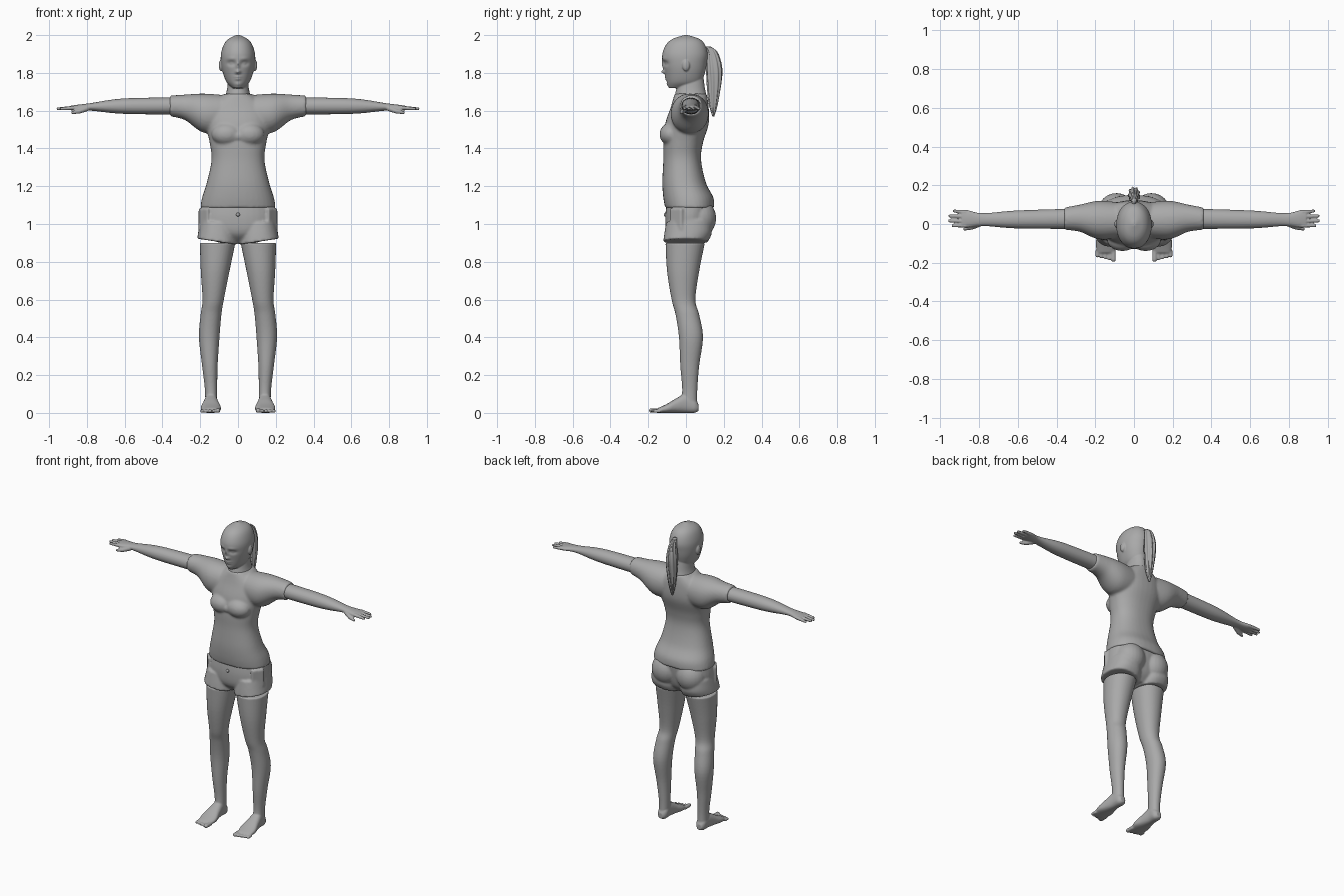
import bpy, bmesh, math
from mathutils import Matrix, Vector

if "Cube" in bpy.data.objects:
    bpy.data.objects.remove(bpy.data.objects["Cube"], do_unlink=True)

grey = bpy.data.materials.new("plain_grey")
grey.use_nodes = True
grey.diffuse_color = (0.4, 0.4, 0.4, 1)
grey.node_tree.nodes["Principled BSDF"].inputs["Base Color"].default_value = grey.diffuse_color


def spline(before, start, end, after, t):
    """Smooth curve from start to end, guided by the neighbouring values."""
    leave, arrive = (end - before) / 2, (after - start) / 2
    gap = end - start
    return start + t * (leave + t * (3 * gap - 2 * leave - arrive + t * (leave + arrive - 2 * gap)))


def squared(value, power):
    """Push a sine or cosine outward, for a boxier oval."""
    return math.copysign(abs(value) ** (2 / power), value)


def loft(bm, axis, stations, side=1, power=2.1, segments=36, steps=6, ripple=0):
    """Closed tube through stations (position, u min, u max, v min, v max)."""
    rows = []
    last = len(stations) - 1
    for i in range(last):
        near = [stations[min(max(i + k, 0), last)] for k in (-1, 0, 1, 2)]
        for s in range(steps):
            rows.append([spline(*column, s / steps) for column in zip(*near)])
    rows.append(stations[-1])
    rings = []
    for along, u_min, u_max, v_min, v_max in rows:
        ring = []
        for k in range(segments):
            angle = math.tau * k / segments
            grow = (1 + ripple * math.cos(9 * angle + 12 * along)) / 2
            u = (u_min + u_max) / 2 + (u_max - u_min) * grow * squared(math.cos(angle), power)
            v = (v_min + v_max) / 2 + (v_max - v_min) * grow * squared(math.sin(angle), power)
            x, y, z = {"x": (along, u, v), "y": (u, along, v), "z": (u, v, along)}[axis]
            ring.append(bm.verts.new((side * x, y, z)))
        rings.append(ring)
    for low, high in zip(rings, rings[1:]):
        for k in range(segments):
            n = (k + 1) % segments
            bm.faces.new((low[k], low[n], high[n], high[k]))
    bm.faces.new(rings[0][::-1])
    bm.faces.new(rings[-1])
    return [vert for ring in rings for vert in ring]


def centred(stations):
    """Stations (height, half width, front, back) placed about the middle."""
    return [(z, -width, width, front, back) for z, width, front, back in stations]


def ball(bm, centre, radii):
    matrix = Matrix.Translation(centre) @ Matrix.Diagonal((*radii, 1))
    bmesh.ops.create_uvsphere(bm, u_segments=24, v_segments=16, radius=1, matrix=matrix)


def capsule(bm, start, end, start_radius, end_radius):
    a, b = Vector(start), Vector(end)
    turn = (b - a).to_track_quat("Z", "Y").to_matrix().to_4x4()
    bmesh.ops.create_cone(bm, cap_ends=True, segments=16, radius1=start_radius,
                          radius2=end_radius, depth=(b - a).length,
                          matrix=Matrix.Translation((a + b) / 2) @ turn)
    ball(bm, a, [start_radius] * 3)
    ball(bm, b, [end_radius] * 3)


def finish(bm, name, voxel=0, smooth=3, mirror=False):
    """Fuse the overlapping pieces into one smooth skin."""
    bmesh.ops.recalc_face_normals(bm, faces=bm.faces)
    for face in bm.faces:
        face.smooth = True
    mesh = bpy.data.meshes.new(name)
    bm.to_mesh(mesh)
    bm.free()
    mesh.materials.append(grey)
    part = bpy.data.objects.new(name, mesh)
    bpy.context.collection.objects.link(part)
    if voxel:
        fuse = part.modifiers.new("fuse", "REMESH")
        fuse.mode, fuse.voxel_size, fuse.use_smooth_shade = "VOXEL", voxel, True
        relax = part.modifiers.new("relax", "SMOOTH")
        relax.factor, relax.iterations = 0.5, smooth
    if mirror:
        part.modifiers.new("mirror", "MIRROR").use_mirror_merge = False


# Head: lofted skull
bm = bmesh.new()
skull = loft(bm, "z", centred([
    (1.72, .03, -.09, .04), (1.75, .06, -.1, .08), (1.8, .08, -.11, .1), (1.85, .09, -.12, .11),
    (1.9, .09, -.125, .115), (1.95, .075, -.105, .1), (1.98, .05, -.07, .07), (2, .01, -.01, .01)]),
    segments=112, steps=10)

# Facial features: soft dabs (x, z, width, height, push)
socket = (.035, 1.85, .02, .012, .012)
eyeball = (.035, 1.85, .01, .007, -.007)
brow = (.035, 1.875, .025, .01, -.004)
nose_bridge = (0, 1.84, .01, .025, -.01)
nose_tip = (0, 1.805, .013, .01, -.02)
upper_lip = (0, 1.78, .018, .005, -.008)
lower_lip = (0, 1.767, .015, .005, -.008)
chin = (0, 1.74, .016, .01, -.005)
for vert in skull:
    if vert.co.y < 0:
        x, z = abs(vert.co.x), vert.co.z
        for dx, dz, width, height, push in (socket, eyeball, brow, nose_bridge, nose_tip,
                                            upper_lip, lower_lip, chin):
            vert.co.y += push * math.exp(-((x - dx) / width) ** 2 - ((z - dz) / height) ** 2)

# Neck and ears, joined to the skull
loft(bm, "z", centred([(1.62, .09, -.06, .11), (1.67, .07, -.06, .11),
                       (1.72, .057, -.05, .1), (1.8, .05, -.03, .09)]))
for side in (1, -1):
    ball(bm, (side * .09, 0, 1.84), (.012, .02, .03))
finish(bm, "head", voxel=.004, smooth=2)

# Ponytail with strand ridges
bm = bmesh.new()
loft(bm, "z", centred([(1.57, .005, .14, .15), (1.65, .02, .12, .17), (1.8, .03, .11, .19),
                       (1.9, .02, .11, .17), (1.94, .01, .1, .13)]), segments=54, ripple=.1)
finish(bm, "ponytail")

# Shirt: torso, bust and sleeves fused together
bm = bmesh.new()
loft(bm, "z", centred([
    (1.085, .2, -.11, .15), (1.14, .19, -.12, .145), (1.22, .165, -.125, .105), (1.34, .14, -.12, .08),
    (1.43, .15, -.12, .09), (1.53, .17, -.11, .12), (1.62, .16, -.08, .12),
    (1.69, .07, -.06, .11)]), power=2.3)
for side in (1, -1):
    ball(bm, (side * .06, -.08, 1.475), (.08, .06, .06))
    loft(bm, "x", [(0, -.06, .1, 1.5, 1.675), (.17, -.08, .12, 1.48, 1.69),
                   (.28, -.04, .1, 1.55, 1.685), (.36, -.03, .085, 1.57, 1.68)], side=side)
ball(bm, (0, -.085, 1.465), (.09, .045, .035))
finish(bm, "shirt", voxel=.008, smooth=4)

# Shorts: hips, seat, flared cuffs and side pockets
bm = bmesh.new()
loft(bm, "z", centred([(.9, .1, -.05, .07), (.95, .18, -.1, .11),
                       (1.03, .2, -.11, .13), (1.12, .19, -.1, .14)]), power=2.3)
for side in (1, -1):
    ball(bm, (side * .09, .07, 1.03), (.095, .09, .1))
    cuff = loft(bm, "z", [(.92, .006, .216, -.12, .115), (.96, .006, .21, -.115, .135),
                          (1.02, .01, .2, -.105, .135)], side=side, power=2.3)
    for vert in cuff:
        vert.co.z -= .15 * (.2 - abs(vert.co.x))
    place = Matrix.Translation((side * .18, -.05, 1.03)) @ Matrix.Rotation(-side * .66, 4, "Z")
    bmesh.ops.create_cube(bm, size=1, matrix=place @ Matrix.Diagonal((.02, .08, .11, 1)))
finish(bm, "shorts", voxel=.007)

# Waist button
bm = bmesh.new()
ball(bm, (0, -.11, 1.05), (.01, .007, .01))
finish(bm, "waist_button")

# Arms with hands: palm, four fingers and a bent thumb
bm = bmesh.new()
loft(bm, "x", [(.28, -.025, .08, 1.58, 1.67), (.6, -.023, .07, 1.583, 1.665),
               (.78, -.01, .056, 1.6, 1.64), (.86, -.018, .072, 1.6, 1.63),
               (.89, -.015, .07, 1.603, 1.625)], steps=9)
for finger in range(4):
    y = -.008 + .023 * finger
    reach = .955 - .01 * (finger - 1.4) ** 2
    capsule(bm, (.87, y, 1.615), (reach, y * 1.1, 1.61), .011, .008)
knuckle = (.84, -.018, 1.596)
capsule(bm, (.8, 0, 1.612), knuckle, .015, .012)
capsule(bm, knuckle, (.875, -.026, 1.59), .012, .008)
finish(bm, "arms", voxel=.0045, smooth=2, mirror=True)

# Legs with feet and toes
bm = bmesh.new()
loft(bm, "z", [
    (.03, .11, .174, -.03, .06), (.12, .11, .175, -.02, .06), (.25, .108, .19, -.03, .07),
    (.4, .098, .207, -.037, .09), (.52, .088, .198, -.055, .07), (.6, .075, .188, -.076, .05),
    (.75, .045, .197, -.1, .07), (.9, .014, .202, -.108, .1)])
loft(bm, "y", [(-.15, .1, .19, 0, .025), (-.1, .09, .198, 0, .048), (-.05, .1, .187, 0, .078),
               (0, .108, .177, 0, .1), (.045, .11, .172, 0, .075), (.066, .125, .16, .01, .045)],
     power=2.4)
for toe in range(5):
    x, radius = .106 + .021 * toe, .0095 if toe else .0125
    capsule(bm, (x, -.14, radius), (x, -.184 + .005 * toe, radius), radius, radius)
finish(bm, "legs", voxel=.0055, smooth=2, mirror=True)
